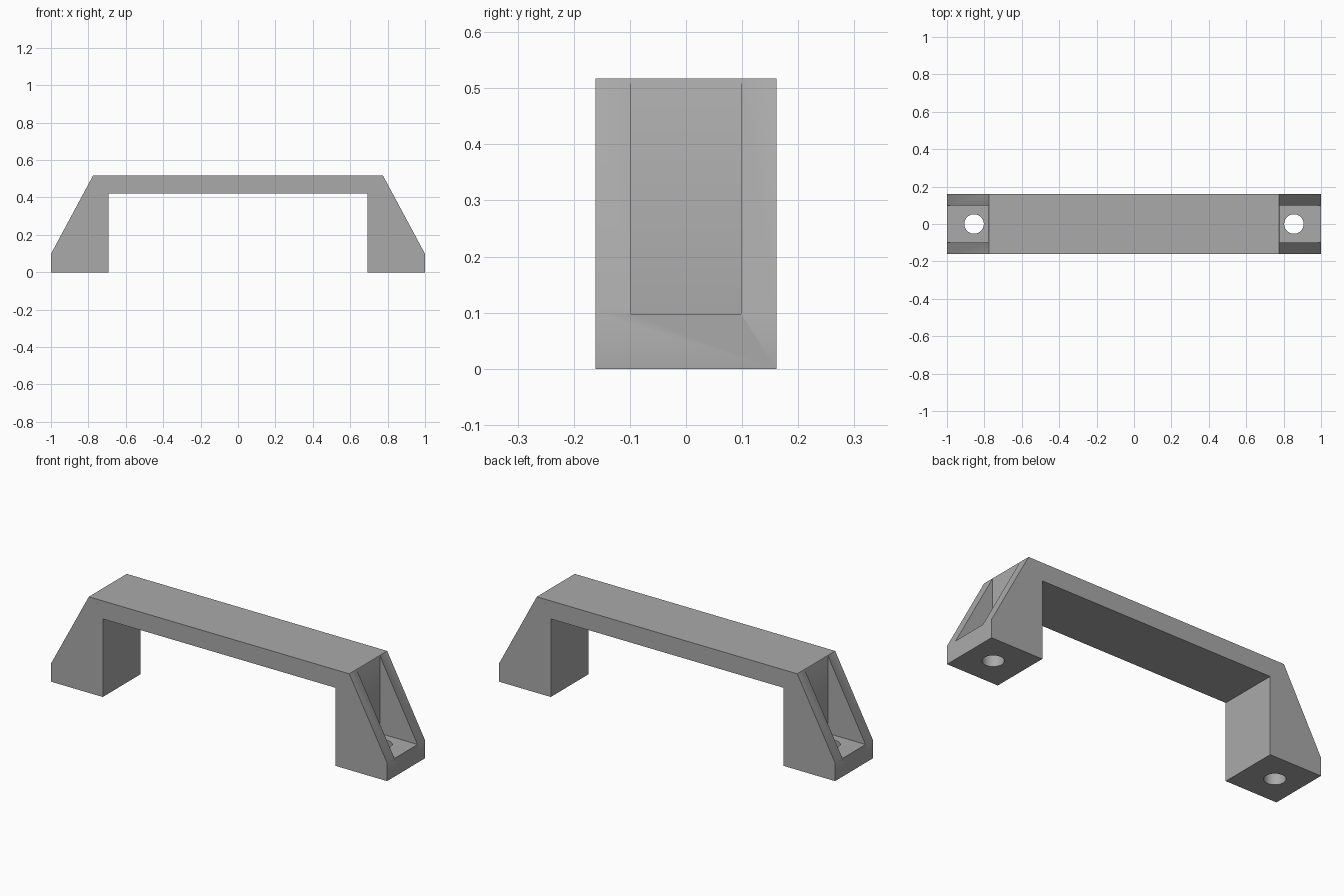
import bpy, bmesh
from mathutils import Matrix, Vector

cube = bpy.data.objects.get("Cube")
if cube:
    bpy.data.objects.remove(cube, do_unlink=True)

HALF_DEPTH, HEIGHT, FLOOR = 0.161, 0.517, 0.098
POCKET_HALF, POCKET_WALL = 0.098, 0.777
HOLE_X, HOLE_RADIUS = 0.855, 0.052

grey = bpy.data.materials.new("plain grey")
grey.use_nodes = True
colour = (0.4, 0.4, 0.4, 1)
grey.diffuse_color = colour
grey.node_tree.nodes["Principled BSDF"].inputs["Base Color"].default_value = colour


def make_object(name, bm):
    bmesh.ops.recalc_face_normals(bm, faces=bm.faces)
    mesh = bpy.data.meshes.new(name)
    bm.to_mesh(mesh)
    bm.free()
    mesh.materials.append(grey)
    obj = bpy.data.objects.new(name, mesh)
    bpy.context.collection.objects.link(obj)
    return obj


def cut(target, name, bm):
    cutter = make_object(name, bm)
    cutter.hide_render = True
    mod = target.modifiers.new(name, "BOOLEAN")
    mod.operation = "DIFFERENCE"
    mod.solver = "EXACT"
    mod.object = cutter
    bpy.context.view_layer.objects.active = target
    bpy.ops.object.modifier_apply(modifier=name)
    bpy.data.objects.remove(cutter, do_unlink=True)


# Bridge-shaped side profile, mirrored and extruded through the depth
half = [(0.692, 0.42), (0.692, 0), (1, 0), (1, FLOOR), (0.775, HEIGHT)]
outline = half + [(-x, z) for x, z in reversed(half)]
bm = bmesh.new()
face = bm.faces.new([bm.verts.new((x, -HALF_DEPTH, z)) for x, z in outline])
result = bmesh.ops.extrude_face_region(bm, geom=[face])
moved = [v for v in result["geom"] if isinstance(v, bmesh.types.BMVert)]
bmesh.ops.translate(bm, verts=moved, vec=Vector((0, 2 * HALF_DEPTH, 0)))
handle = make_object("pull_handle", bm)

for side in (-1, 1):
    # Open pocket in the sloping end
    bm = bmesh.new()
    bmesh.ops.create_cube(bm, size=1, matrix=Matrix.Translation(
        (side * (POCKET_WALL + 0.25), 0, FLOOR + 0.5))
        @ Matrix.Diagonal((0.5, 2 * POCKET_HALF, 1, 1)))
    cut(handle, "pocket_cutter", bm)
    # Screw hole through the foot
    bm = bmesh.new()
    bmesh.ops.create_cone(bm, cap_ends=True, segments=40, radius1=HOLE_RADIUS,
                          radius2=HOLE_RADIUS, depth=0.5,
                          matrix=Matrix.Translation((side * HOLE_X, 0, 0.1)))
    cut(handle, "hole_cutter", bm)

bpy.ops.object.select_all(action="DESELECT")
handle.select_set(True)
bpy.context.view_layer.objects.active = handle
bpy.ops.object.shade_smooth_by_angle(angle=0.5)
